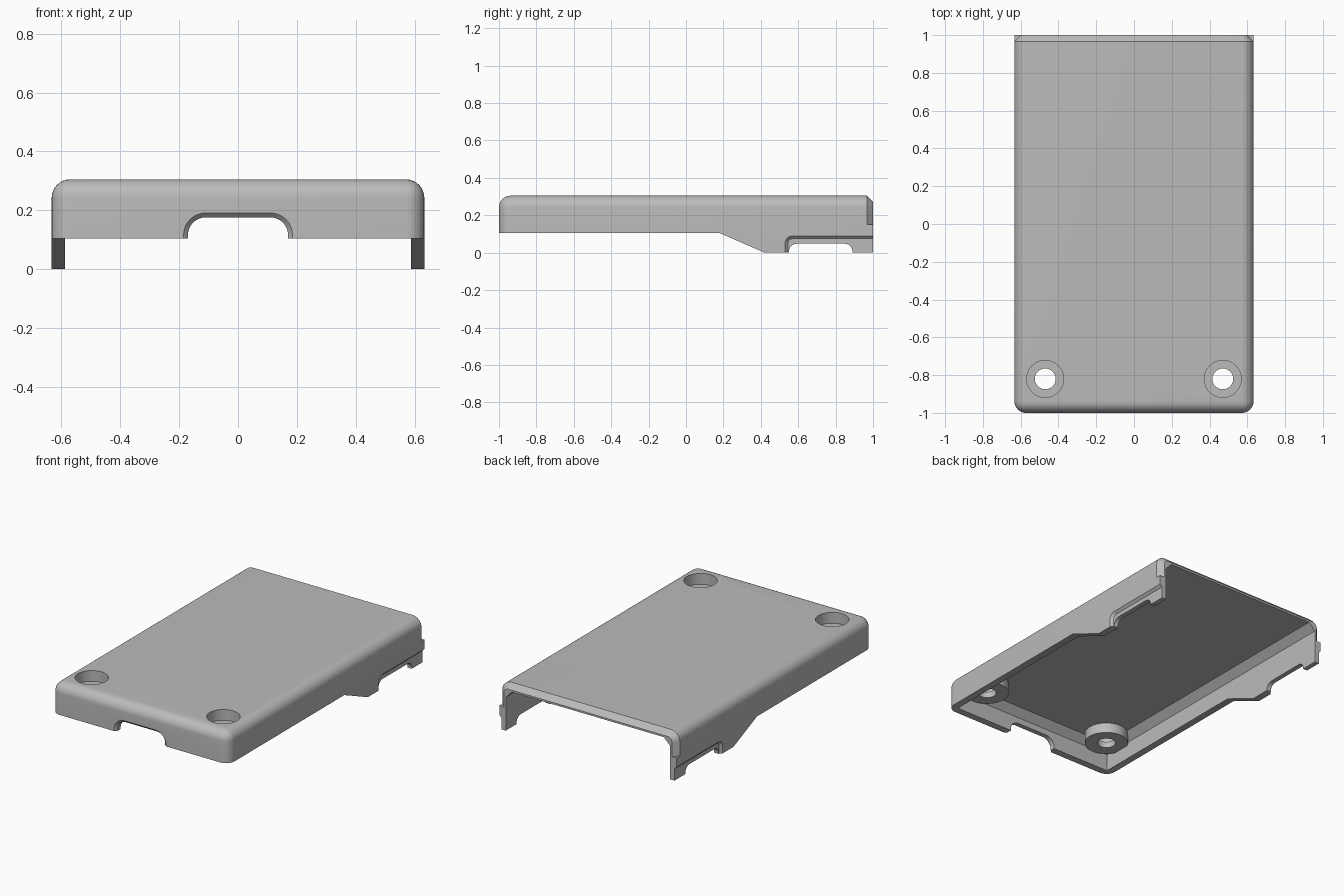
import bpy, bmesh, math

old = bpy.data.objects.get("Cube")
if old:
    bpy.data.objects.remove(old, do_unlink=True)

grey = bpy.data.materials.new("plain_grey")
grey.use_nodes = True
grey.diffuse_color = (0.5, 0.5, 0.5, 1)
grey.node_tree.nodes["Principled BSDF"].inputs["Base Color"].default_value = (0.5, 0.5, 0.5, 1)

W, TOP, WALL, CH = 0.633, 0.305, 0.046, 0.033


def finish(name, bm):
    bmesh.ops.recalc_face_normals(bm, faces=bm.faces)
    mesh = bpy.data.meshes.new(name)
    bm.to_mesh(mesh)
    bm.free()
    mesh.materials.append(grey)
    ob = bpy.data.objects.new(name, mesh)
    bpy.context.collection.objects.link(ob)
    return ob


def box_mesh(x0, x1, y0, y1, z0, z1):
    bm = bmesh.new()
    bmesh.ops.create_cube(bm, size=1)
    for v in bm.verts:
        v.co = (x1 if v.co.x > 0 else x0, y1 if v.co.y > 0 else y0, z1 if v.co.z > 0 else z0)
    return bm


def round_edges(bm, rule, size, segments):
    edges = [e for e in bm.edges if rule(e.verts[0].co, e.verts[1].co)]
    bmesh.ops.bevel(bm, geom=edges, offset=size, segments=segments,
                    profile=0.5, affect='EDGES', clamp_overlap=False)


def loft(name, place, sections):
    """Solid through matching outlines; place(u, v, depth) gives the 3D point."""
    bm = bmesh.new()
    rings = [[bm.verts.new(place(u, v, d)) for u, v in outline] for outline, d in sections]
    n = len(rings[0])
    for a, b in zip(rings, rings[1:]):
        for i in range(n):
            j = (i + 1) % n
            bm.faces.new((a[i], a[j], b[j], b[i]))
    bm.faces.new(rings[0])
    bm.faces.new(rings[-1])
    return finish(name, bm)


def arch(left, right, top, r, steps=8):
    pts = [(left, -0.1)]
    for cx, start in ((left + r, math.pi), (right - r, math.pi / 2)):
        for i in range(steps + 1):
            a = start - i * math.pi / 2 / steps
            pts.append((cx + r * math.cos(a), top - r + r * math.sin(a)))
    return pts + [(right, -0.1)]


def cylinder(name, x, y, r, z0, z1):
    bm = bmesh.new()
    bmesh.ops.create_cone(bm, cap_ends=True, segments=48, radius1=r, radius2=r, depth=z1 - z0)
    bmesh.ops.translate(bm, vec=(x, y, (z0 + z1) / 2), verts=bm.verts)
    return finish(name, bm)


def combine(target, tool, operation):
    tool.hide_render = True
    mod = target.modifiers.new("combine", 'BOOLEAN')
    mod.operation, mod.solver, mod.object = operation, 'EXACT', tool
    bpy.context.view_layer.objects.active = target
    bpy.ops.object.modifier_apply(modifier=mod.name)
    bpy.data.objects.remove(tool, do_unlink=True)


def on_top(z):
    return lambda a, b: min(a.z, b.z) > z - 0.001 and min(a.y, b.y) < 0.9


# Outer shell: rounded top and front corners, chamfered rear rim
bm = box_mesh(-W, W, -1, 1, 0, TOP)
top_rule = on_top(TOP)
round_edges(bm, lambda a, b: top_rule(a, b) or (max(a.y, b.y) < -0.9 and abs(a.z - b.z) > 0.1), 0.062, 8)
round_edges(bm, lambda a, b: min(a.y, b.y) > 0.999 and max(a.z, b.z) > 0.01, CH, 1)
cover = finish("cover_shell", bm)

# Square lower ends of the rear side walls
for s in (-1, 1):
    xs = sorted((s * 0.5, s * W))
    combine(cover, finish("rear_tab", box_mesh(*xs, 0.9, 1, 0, 0.15)), 'UNION')

# Hollow inside, open at the rear and below
bm = box_mesh(-W + WALL, W - WALL, -1 + WALL, 1.2, -0.2, 0.26)
round_edges(bm, on_top(0.26), 0.045, 1)
combine(cover, finish("cavity", bm), 'DIFFERENCE')

# Stepped lower edge of the side walls
step = [(-1.2, -0.1), (-1.2, 0.105), (0.18, 0.105), (0.42, 0), (0.42, -0.1)]
across = lambda u, v, d: (d, u, v)
combine(cover, loft("lower_edge", across, [(step, -1), (step, 1)]), 'DIFFERENCE')

# Front cable opening with a chamfered outer rim
inner = arch(-0.17, 0.17, 0.176, 0.06)
outer = arch(-0.205, 0.205, 0.211, 0.095)
combine(cover, loft("front_opening", lambda u, v, d: (u, d, v),
                    [(outer, -1.02), (inner, -0.985), (inner, -0.9)]), 'DIFFERENCE')

# Side recesses and openings near the rear
for s in (-1, 1):
    side = lambda u, v, d: (s * d, u, v)
    wide = arch(0.51, 1.2, 0.11, 0.06)
    narrow = arch(0.545, 1.2, 0.075, 0.025)
    combine(cover, loft("side_recess", side, [(wide, W + 0.02), (narrow, W - 0.015)]), 'DIFFERENCE')
    hole = arch(0.55, 0.89, 0.048, 0.042)
    combine(cover, loft("side_opening", side, [(hole, 0.5), (hole, 0.7)]), 'DIFFERENCE')

# Screw bosses with counterbored holes
for x in (-0.47, 0.47):
    combine(cover, cylinder("screw_boss", x, -0.82, 0.13, 0.195, 0.28), 'UNION')
    combine(cover, cylinder("counterbore", x, -0.82, 0.098, 0.235, 0.4), 'DIFFERENCE')
    combine(cover, cylinder("screw_hole", x, -0.82, 0.055, 0.1, 0.4), 'DIFFERENCE')

# Smooth rounded areas, keep hard edges crisp
bpy.ops.object.select_all(action='DESELECT')
cover.select_set(True)
bpy.context.view_layer.objects.active = cover
bpy.ops.object.shade_smooth_by_angle(angle=math.radians(30))
